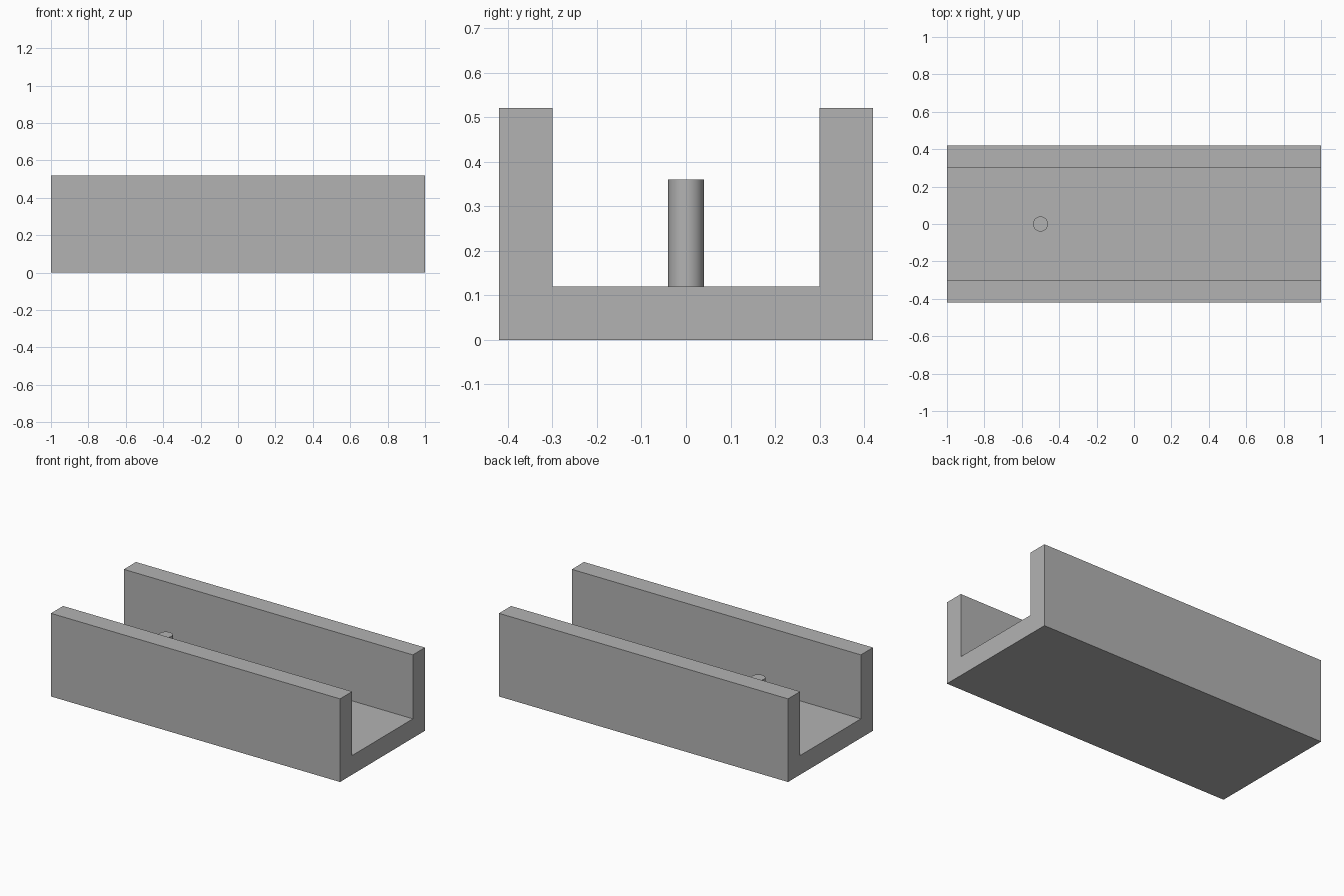
import bpy
import bmesh
import math

cube = bpy.data.objects.get("Cube")
if cube:
    bpy.data.objects.remove(cube, do_unlink=True)

LENGTH, HALF_WIDTH, HEIGHT, WALL = 2.0, 0.42, 0.52, 0.12
PIN_X, PIN_RADIUS, PIN_TOP = -0.5, 0.04, 0.36

# Single plain grey
grey = bpy.data.materials.new("plain_grey")
grey.use_nodes = True
colour = (0.45, 0.45, 0.45, 1)
grey.diffuse_color = colour
grey.node_tree.nodes["Principled BSDF"].inputs["Base Color"].default_value = colour

# Open channel: U profile extruded along x
inner = HALF_WIDTH - WALL
half = [(HALF_WIDTH, 0), (HALF_WIDTH, HEIGHT), (inner, HEIGHT), (inner, WALL)]
profile = half + [(-y, z) for y, z in reversed(half)]
bm = bmesh.new()
end = bm.faces.new([bm.verts.new((-LENGTH / 2, y, z)) for y, z in profile])
side = bmesh.ops.extrude_face_region(bm, geom=[end])["geom"]
bmesh.ops.translate(bm, vec=(LENGTH, 0, 0),
                    verts=[v for v in side if isinstance(v, bmesh.types.BMVert)])
bmesh.ops.recalc_face_normals(bm, faces=bm.faces)
mesh = bpy.data.meshes.new("channel")
bm.to_mesh(mesh)
bm.free()
channel = bpy.data.objects.new("channel", mesh)
bpy.context.collection.objects.link(channel)
mesh.materials.append(grey)

# Upright pin on the channel floor
bpy.ops.mesh.primitive_cylinder_add(vertices=64, radius=PIN_RADIUS, depth=PIN_TOP - WALL,
                                    location=(PIN_X, 0, (PIN_TOP + WALL) / 2))
pin = bpy.context.object
pin.name = "pin"
pin.data.materials.append(grey)
bpy.ops.object.shade_smooth_by_angle(angle=math.radians(30))
